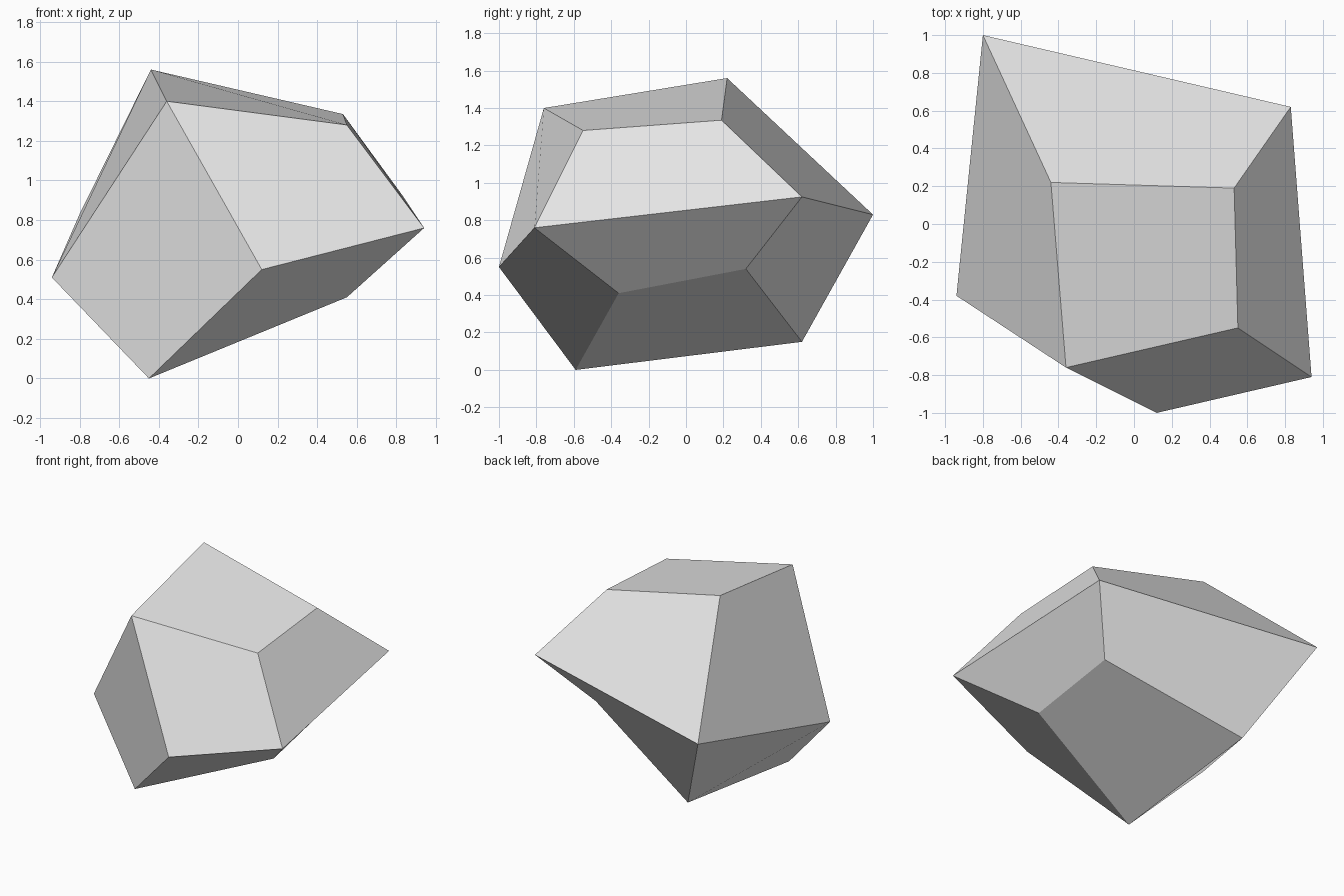
import bpy
import bmesh

# Remove the default object
cube = bpy.data.objects.get("Cube")
if cube:
    bpy.data.objects.remove(cube, do_unlink=True)


def make_material(name, colour):
    mat = bpy.data.materials.new(name)
    mat.use_nodes = True
    mat.diffuse_color = colour
    for node in mat.node_tree.nodes:
        if node.type == "BSDF_PRINCIPLED":
            node.inputs["Base Color"].default_value = colour
            node.inputs["Roughness"].default_value = 0.8
    return mat


def make_faceted(name, corners, facets, material):
    """Build a closed, flat-shaded solid from lettered corners."""
    bm = bmesh.new()
    verts = {key: bm.verts.new(place) for key, place in corners.items()}
    for facet in facets.split():
        bm.faces.new([verts[key] for key in facet])
    bmesh.ops.recalc_face_normals(bm, faces=bm.faces[:])
    mesh = bpy.data.meshes.new(name)
    bm.to_mesh(mesh)
    bm.free()
    mesh.materials.append(material)
    obj = bpy.data.objects.new(name, mesh)
    bpy.context.collection.objects.link(obj)
    return obj


# Corners of the rock: crown, girdle, then underside
corners = {
    "A": (-0.44, 0.22, 1.56),
    "B": (-0.36, -0.76, 1.40),
    "C": (0.55, -0.55, 1.28),
    "D": (0.53, 0.19, 1.335),
    "E": (-0.80, 1.0, 0.83),
    "F": (0.83, 0.62, 0.925),
    "G": (0.94, -0.81, 0.76),
    "H": (0.12, -1.0, 0.55),
    "I": (-0.94, -0.38, 0.51),
    "J": (-0.45, -0.59, 0.0),
    "K": (0.55, -0.36, 0.41),
    "L": (-0.45, 0.62, 0.15),
    "M": (0.53, 0.32, 0.54),
}

# Each word is one facet, starting at the corner its fold runs from
crown_facets = "ABCD EADF ABIE IBHJ BHGC GCDF"
under_facets = "HJKG GKMF KJLM MLEF IJLE"

stone_grey = make_material("stone_grey", (0.8, 0.8, 0.8, 1.0))
make_faceted("rock", corners, crown_facets + " " + under_facets, stone_grey)
